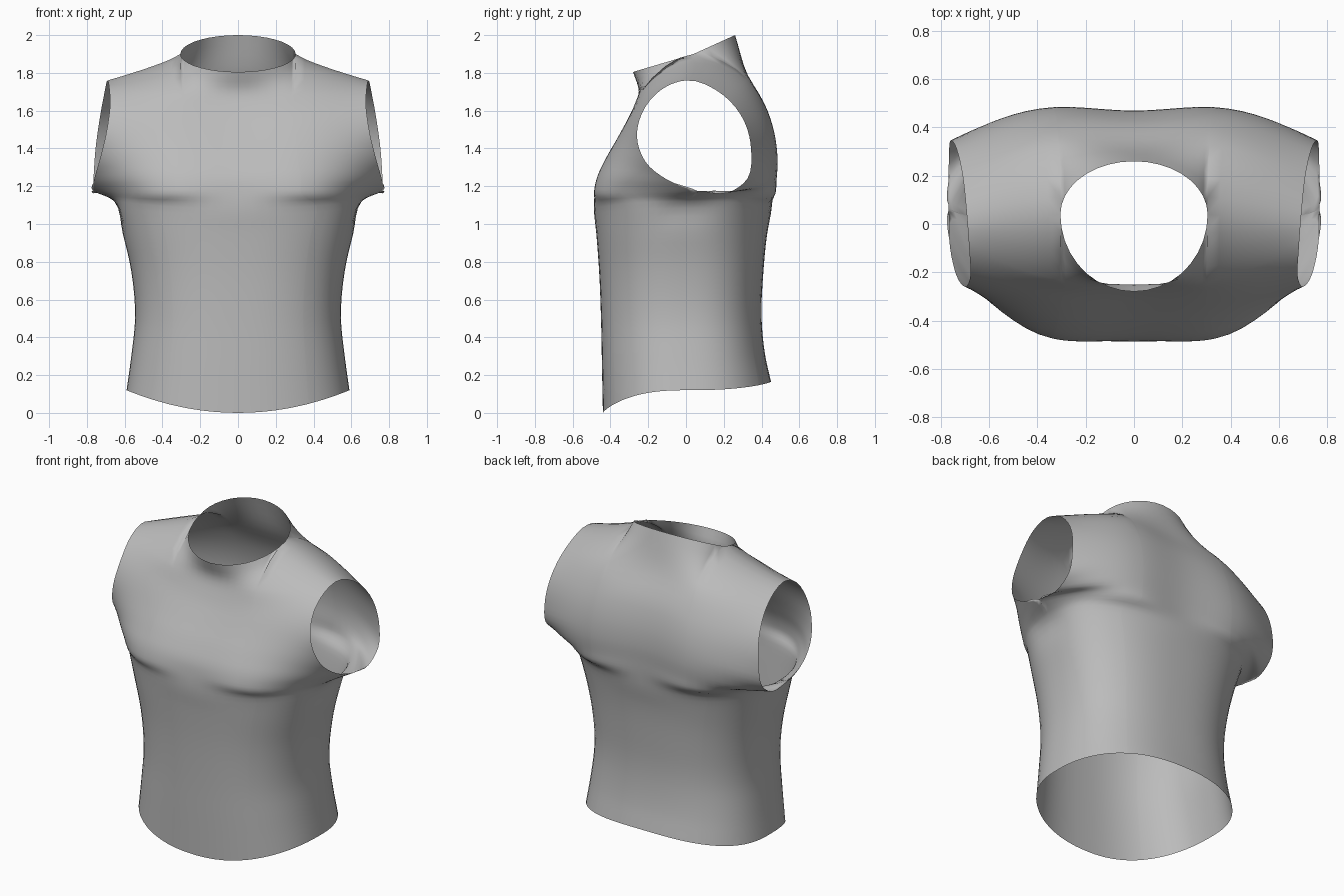
import bpy, bmesh
from math import sin, cos, pi
from mathutils import Vector
from mathutils.geometry import interpolate_bezier

default_cube = bpy.data.objects.get("Cube")
if default_cube:
    bpy.data.objects.remove(default_cube)

STEPS = 4            # samples between two neighbouring levels
NECK = 0.44          # share of the shoulder line taken by the neck opening
NECK_SIDE = Vector((0.305, 0.04, 1.9))
SHOULDER_TIP = Vector((0.69, 0.0, 1.76))
UNDERARM = (0.768, 0.06, 1.175)

# Waist levels shared by front and back: side points (x, y, z)
sides = [(0.59, 0, 0.12), (0.565, 0, 0.3), (0.545, 0, 0.5),
         (0.565, 0, 0.75), (0.61, 0, 0.95), (0.655, 0.02, 1.12)]

# Centre line (y, z) from hem to below the neck, then the armhole edge
front_centre = [(-0.44, 0), (-0.445, 0.25), (-0.45, 0.5), (-0.46, 0.75),
                (-0.475, 0.95), (-0.487, 1.08), (-0.483, 1.16),
                (-0.47, 1.24), (-0.425, 1.34), (-0.355, 1.46),
                (-0.285, 1.59), (-0.25, 1.7)]
front_armhole = [UNDERARM, (0.762, -0.1, 1.235), (0.735, -0.215, 1.33),
                 (0.70, -0.26, 1.47), (0.678, -0.215, 1.62),
                 (0.683, -0.1, 1.73)]
back_centre = [(0.45, 0.165), (0.42, 0.3), (0.40, 0.5), (0.41, 0.75),
               (0.43, 0.95), (0.453, 1.08), (0.46, 1.16),
               (0.465, 1.24), (0.47, 1.34), (0.46, 1.46),
               (0.42, 1.61), (0.325, 1.79)]
back_armhole = [UNDERARM, (0.768, 0.22, 1.165), (0.765, 0.325, 1.24),
                (0.755, 0.345, 1.39), (0.735, 0.31, 1.54),
                (0.71, 0.2, 1.68)]


def body_point(u, level, centre, edge, bump):
    """Point on one level, u running from the centre line to the side."""
    lower = level < len(sides)
    if lower:
        f, n = sin(u * pi / 2), 2.5
        power = 1 / n
    else:
        f, n, power = u, 4 - 0.4 * (level - len(sides)), 1
    cy, cz = centre
    ex, ey, ez = edge
    y = ey + (cy - ey) * max(0, 1 - f ** n) ** power
    if not lower:
        y += bump * sin(pi * f) ** 2
    return Vector((ex * f, y, cz + (ez - cz) * f * f))


def top_point(u, angle, depth, rise):
    """Point on the neck rim or on the shoulder line."""
    if u < NECK:
        return NECK_SIDE + Vector((NECK_SIDE.x * (sin(angle) - 1),
                                   depth * cos(angle), rise * cos(angle)))
    g = (u - NECK) / (1 - NECK)
    p = NECK_SIDE.lerp(SHOULDER_TIP, g)
    p.z = NECK_SIDE.z + (SHOULDER_TIP.z - NECK_SIDE.z) * g ** 0.8
    return p


def spline(points):
    """Smooth curve through the points, spaced by chord length."""
    gaps = [max((b - a).length, 1e-6) for a, b in zip(points, points[1:])]
    slopes = [(b - a) / h for a, b, h in zip(points, points[1:], gaps)]
    tangents = [slopes[0]]
    for i in range(1, len(slopes)):
        h0, h1 = gaps[i - 1], gaps[i]
        tangents.append((slopes[i - 1] * h1 + slopes[i] * h0) / (h0 + h1))
    tangents.append(slopes[-1])
    out = [points[0]]
    for i, h in enumerate(gaps):
        a, b = points[i], points[i + 1]
        out += interpolate_bezier(a, a + tangents[i] * h / 3,
                                  b - tangents[i + 1] * h / 3, b, STEPS + 1)[1:]
    return out


def levels(u, angle, centre, armhole, bump, depth, rise):
    pts = [body_point(u, i, c, e, bump)
           for i, (c, e) in enumerate(zip(centre, sides + armhole))]
    return pts + [top_point(u, angle, depth, rise)]


def column(u, angle):
    """Strip up the front and down the back, with the top sample doubled."""
    front = levels(u, angle, front_centre, front_armhole, -0.012, -0.32, -0.095)
    back = levels(u, angle, back_centre, back_armhole, 0.025, 0.22, 0.1)
    if u < NECK:
        return spline(front) + spline(back)[::-1]
    if u < 1:
        line = spline(front + back[-2::-1])
    else:
        # the side seam ends at the underarm, then the armhole rim begins
        a = len(sides)
        seam = spline(front[:a + 1])
        rim = spline(front[a:] + back[-2:a - 1:-1])
        line = seam[:-1] + rim + seam[-2::-1]
    middle = (len(front) - 1) * STEPS
    return line[:middle + 1] + line[middle:]


# Sleeveless top: left half, an open shell mirrored across x
strips = [(NECK * sin(i * pi / 18), i * pi / 18) for i in range(9)]
strips += [(NECK + (1 - NECK) * sin(i * pi / 24), pi / 2) for i in range(12)]
strips.append((1.0, pi / 2))

bm = bmesh.new()
grid = [[bm.verts.new(p) for p in column(u, a)] for u, a in strips]
half = len(grid[0]) // 2
for left, right in zip(grid, grid[1:]):
    for r in range(len(left) - 1):
        if r != half - 1:
            bm.faces.new((left[r], right[r], right[r + 1], left[r + 1]))
bmesh.ops.remove_doubles(bm, verts=bm.verts, dist=0.0002)
for v in bm.verts:
    if abs(v.co.x) < 0.0002:
        v.co.x = 0
for face in bm.faces:
    face.smooth = True

mesh = bpy.data.meshes.new("sleeveless_top")
bm.to_mesh(mesh)
bm.free()
shirt = bpy.data.objects.new("sleeveless_top", mesh)
bpy.context.collection.objects.link(shirt)

mirror = shirt.modifiers.new("mirror", 'MIRROR')
mirror.use_axis[0] = True
mirror.merge_threshold = 0.0005

# Cloth colour
cloth = bpy.data.materials.new("grey_cloth")
cloth.use_nodes = True
grey = (0.5, 0.5, 0.5, 1)
cloth.diffuse_color = grey
shader = next(n for n in cloth.node_tree.nodes if n.type == 'BSDF_PRINCIPLED')
shader.inputs["Base Color"].default_value = grey
mesh.materials.append(cloth)
